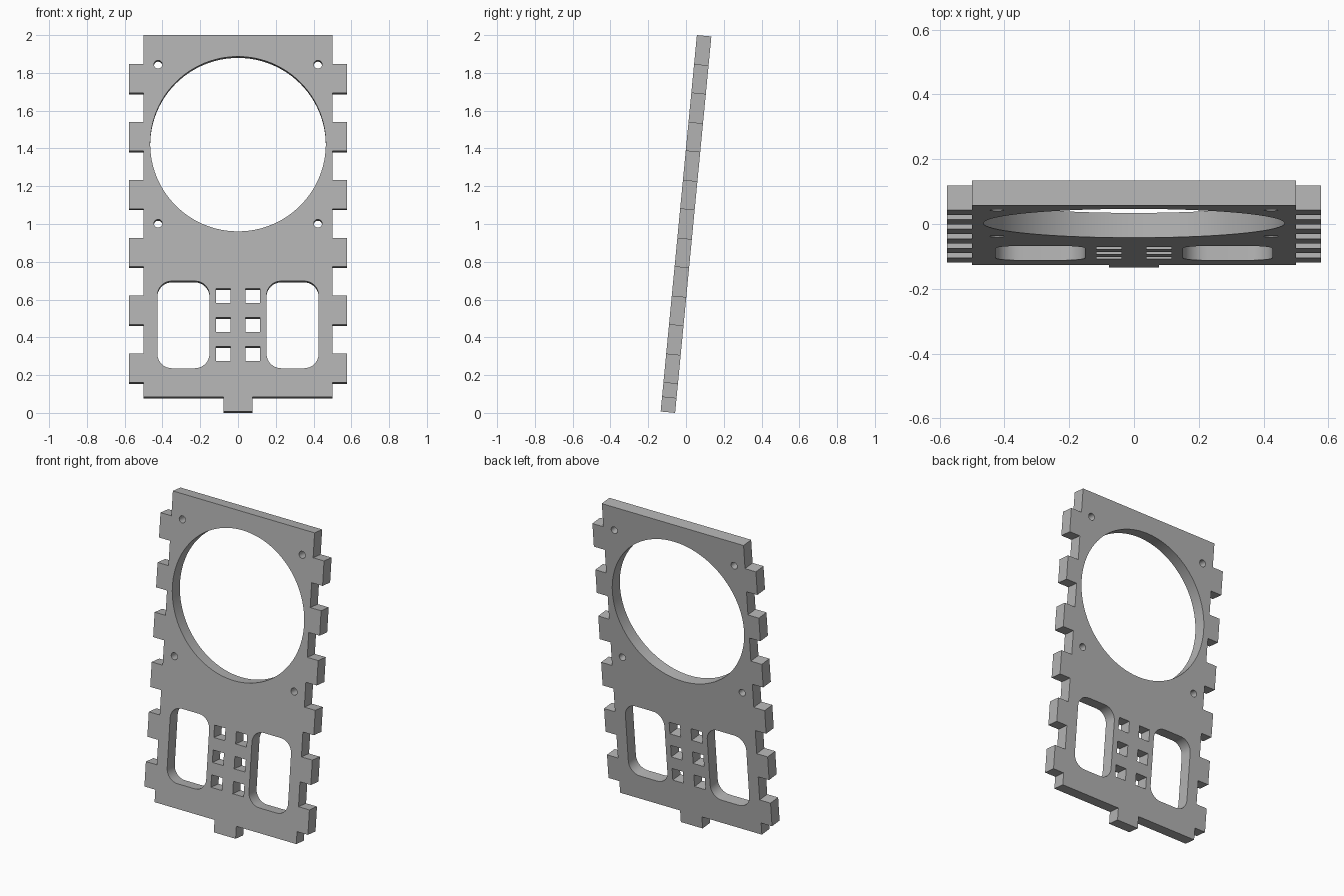
import bpy, bmesh
from math import radians, cos, sin, pi

cube = bpy.data.objects.get("Cube")
if cube:
    bpy.data.objects.remove(cube, do_unlink=True)

T = 0.077              # sheet thickness, also the layout module
LEAN = radians(5.5)    # backward lean
TOP = 13 * T           # half the panel length
BODY, TAB = 6.5 * T, 7.5 * T

curve = bpy.data.curves.new("vented_panel", 'CURVE')
curve.dimensions = '2D'
curve.fill_mode = 'BOTH'
curve.extrude = T / 2


def outline(points):
    spline = curve.splines.new('POLY')
    spline.points.add(len(points) - 1)
    for p, (x, y) in zip(spline.points, points):
        p.co = (x, y, 0, 1)
    spline.use_cyclic_u = True


def circle(cx, cy, r, n):
    outline([(cx + r * cos(2 * pi * i / n), cy + r * sin(2 * pi * i / n)) for i in range(n)])


def rectangle(cx, cy, w, h, r=0.0, n=8):
    if r == 0:
        outline([(cx + sx * w / 2, cy + sy * h / 2)
                 for sx, sy in ((1, 1), (-1, 1), (-1, -1), (1, -1))])
        return
    pts = []
    for q, (sx, sy) in enumerate(((1, 1), (-1, 1), (-1, -1), (1, -1))):
        for i in range(n + 1):
            a = (q + i / n) * pi / 2
            pts.append((cx + sx * (w / 2 - r) + r * cos(a),
                        cy + sy * (h / 2 - r) + r * sin(a)))
    outline(pts)


# Outer edge: six finger-joint tabs per side and one foot tab
right = [(BODY, TOP)]
for k in range(6):
    upper = TOP - 2 * T * (2 * k + 1)
    lower = upper - 2 * T
    right += [(BODY, upper), (TAB, upper), (TAB, lower), (BODY, lower)]
right += [(BODY, T - TOP), (T, T - TOP), (T, -TOP)]
outline(right + [(-x, y) for x, y in reversed(right)])

# Large round opening with four screw holes
FAN = 0.422
circle(0, FAN, 0.465, 96)
for sx in (-1, 1):
    for sy in (-1, 1):
        circle(sx * 0.423, FAN + sy * 0.423, 0.022, 24)

# Two rounded windows and the grid of square vents
for s in (-1, 1):
    rectangle(s * 0.289, -0.539, 0.276, 0.464, T)
    for row in range(3):
        rectangle(s * T, -0.386 - row * 2 * T, T, T)

# Turn the filled outline into a solid leaning panel
panel = bpy.data.objects.new("vented_panel", curve)
bpy.context.collection.objects.link(panel)
panel.rotation_euler = (pi / 2 - LEAN, 0, 0)
panel.location = (0, 0, 1)
bpy.ops.object.select_all(action='DESELECT')
panel.select_set(True)
bpy.context.view_layer.objects.active = panel
bpy.ops.object.convert(target='MESH')
panel = bpy.context.view_layer.objects.active
bpy.ops.object.transform_apply(location=True, rotation=True, scale=True)

bm = bmesh.new()
bm.from_mesh(panel.data)
bmesh.ops.remove_doubles(bm, verts=bm.verts, dist=0.0001)
bmesh.ops.recalc_face_normals(bm, faces=bm.faces)
bm.to_mesh(panel.data)
bm.free()
bpy.ops.object.shade_smooth_by_angle(angle=radians(30))

grey = bpy.data.materials.new("light_grey")
grey.use_nodes = True
colour = (0.45, 0.45, 0.45, 1)
grey.diffuse_color = colour
grey.node_tree.nodes["Principled BSDF"].inputs["Base Color"].default_value = colour
panel.data.materials.clear()
panel.data.materials.append(grey)
